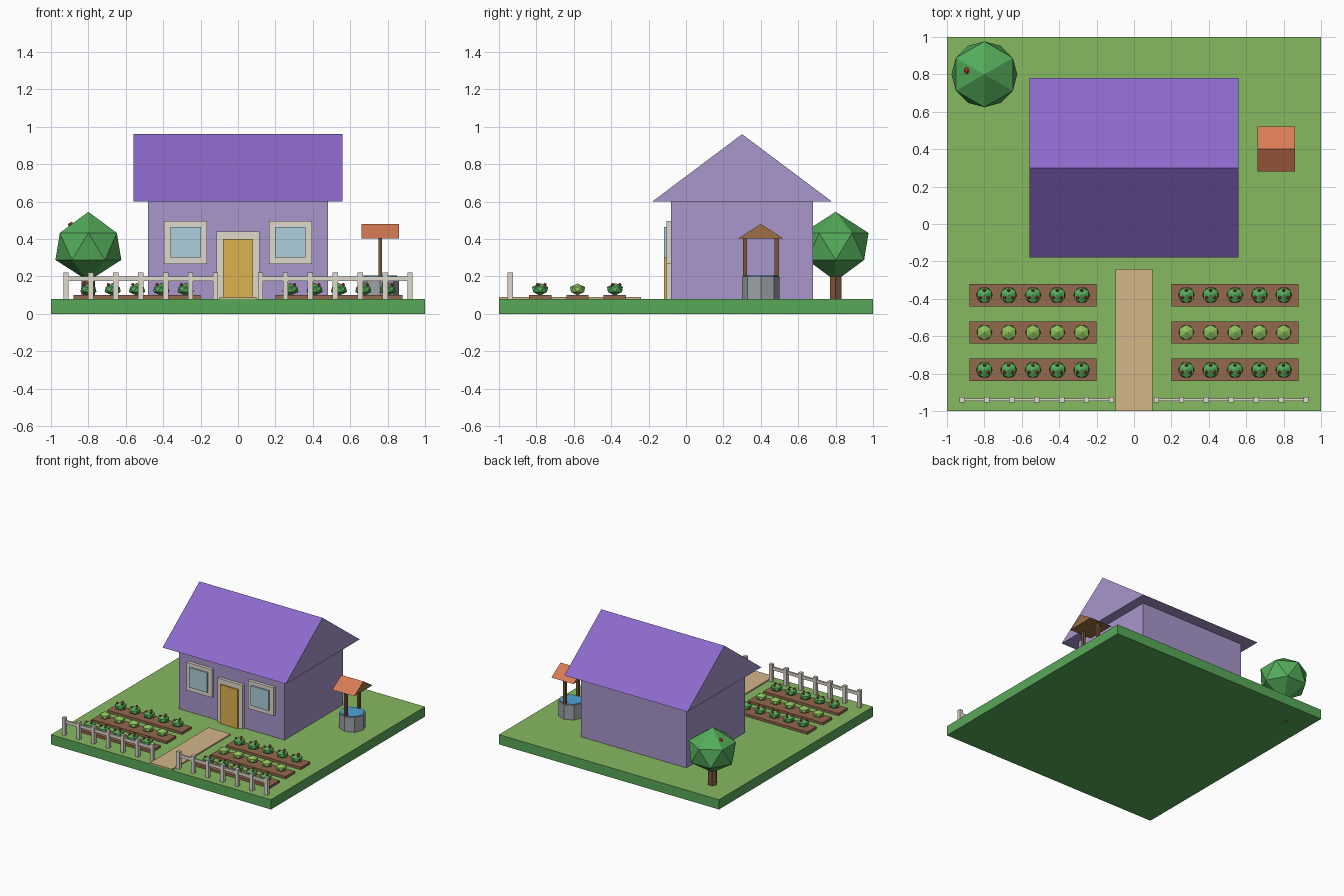
import bpy
from math import sin, cos, pi, radians

if "Cube" in bpy.data.objects:
    bpy.data.objects.remove(bpy.data.objects["Cube"])


def mat(name, r, g, b):
    lin = lambda c: ((c / 255 + 0.055) / 1.055) ** 2.4
    m = bpy.data.materials.new(name)
    m.diffuse_color = (lin(r), lin(g), lin(b), 1)
    m.use_nodes = True
    m.node_tree.nodes["Principled BSDF"].inputs["Base Color"].default_value = m.diffuse_color
    return m


GRASS = mat("grass", 134, 184, 96)
TURF = mat("turf_side", 88, 168, 88)
WALL = mat("wall", 168, 150, 204)
ROOF = mat("roof", 140, 106, 204)
TRIM = mat("trim", 224, 218, 206)
DOOR = mat("door", 220, 178, 78)
GLASS = mat("glass", 172, 208, 220)
SOIL = mat("soil", 146, 104, 76)
PATH = mat("path", 212, 182, 136)
LEAF = mat("leaf", 84, 172, 90)
CABBAGE = mat("cabbage", 140, 192, 90)
RED = mat("red_fruit", 214, 66, 56)
STONE = mat("stone", 156, 162, 168)
WATER = mat("water", 78, 164, 218)
WOOD = mat("wood", 122, 86, 58)
TILE = mat("well_tile", 216, 124, 84)
BEAM = mat("well_gable", 156, 112, 70)


def mesh(name, verts, faces, *mats, second=()):
    """Flat-shaded mesh; faces listed in `second` take the second material."""
    me = bpy.data.meshes.new(name)
    me.from_pydata(verts, [], faces)
    for m in mats:
        me.materials.append(m)
    for i in second:
        me.polygons[i].material_index = 1
    ob = bpy.data.objects.new(name, me)
    bpy.context.collection.objects.link(ob)
    return ob


def box(name, x0, x1, y0, y1, z0, z1, *mats, second=()):
    v = [(x, y, z) for z in (z0, z1) for x, y in ((x0, y0), (x1, y0), (x1, y1), (x0, y1))]
    f = [(3, 2, 1, 0), (4, 5, 6, 7)] + [(i, (i + 1) % 4, (i + 1) % 4 + 4, i + 4) for i in range(4)]
    return mesh(name, v, f, *mats, second=second)


def gable(name, x0, x1, y0, y1, z0, z1, body, slopes):
    ym = (y0 + y1) / 2
    v = [(x, y, z) for x in (x0, x1) for y, z in ((y0, z0), (y1, z0), (ym, z1))]
    f = [(0, 2, 1), (3, 4, 5), (0, 1, 4, 3), (0, 3, 5, 2), (1, 2, 5, 4)]
    return mesh(name, v, f, body, slopes, second=(3, 4))


def prism(name, x, y, r, z0, z1, n, m):
    v = [(x + r * cos(2 * pi * i / n), y + r * sin(2 * pi * i / n), z) for z in (z0, z1) for i in range(n)]
    f = [tuple(range(n - 1, -1, -1)), tuple(range(n, 2 * n))]
    f += [(i, (i + 1) % n, (i + 1) % n + n, i + n) for i in range(n)]
    return mesh(name, v, f, m)


def blob(name, x, y, z, r, h, m, n=6):
    """Faceted ball: two staggered rings between two poles."""
    v = [(x, y, z - h), (x, y, z + h)]
    for lift, turn in ((-0.39, 0), (0.39, pi / n)):
        v += [(x + r * cos(2 * pi * i / n + turn), y + r * sin(2 * pi * i / n + turn), z + lift * h)
              for i in range(n)]
    f = []
    for i in range(n):
        j = (i + 1) % n
        a, b, c, d = 2 + i, 2 + j, 2 + n + i, 2 + n + j
        f += [(0, b, a), (a, b, c), (b, d, c), (1, c, d)]
    return mesh(name, v, f, m)


# ground and path
box("ground", -1, 1, -1, 1, 0, 0.08, TURF, GRASS, second=(1,))
box("path", -0.1, 0.1, -1, -0.24, 0.08, 0.09, PATH)

# house
box("house_walls", -0.48, 0.48, -0.08, 0.68, 0.08, 0.6, WALL)
gable("house_roof", -0.56, 0.56, -0.18, 0.78, 0.6, 0.96, WALL, ROOF)
box("door_frame", -0.115, 0.115, -0.105, -0.08, 0.08, 0.44, TRIM)
box("door", -0.08, 0.08, -0.118, -0.08, 0.08, 0.4, DOOR)

for s, side in ((-1, "left"), (1, "right")):
    # windows
    cx = 0.28 * s
    box(f"window_frame_{side}", cx - 0.115, cx + 0.115, -0.105, -0.08, 0.265, 0.495, TRIM)
    box(f"window_pane_{side}", cx - 0.082, cx + 0.082, -0.118, -0.08, 0.302, 0.465, GLASS)

    # vegetable beds
    for row, y in enumerate((-0.38, -0.58, -0.78)):
        cx = 0.54 * s
        box(f"bed_{side}_{row}", cx - 0.34, cx + 0.34, y - 0.06, y + 0.06, 0.08, 0.1, SOIL)
        for k in range(5):
            x = cx + 0.13 * (k - 2)
            if row == 1:
                blob(f"cabbage_{side}_{k}", x, y, 0.13, 0.041, 0.032, CABBAGE)
                continue
            blob(f"bush_{side}_{row}_{k}", x, y, 0.13, 0.043, 0.034, LEAF)
            for t in range(3):
                a = radians(90 + 120 * t)
                blob(f"tomato_{side}_{row}_{k}_{t}", x + 0.026 * cos(a), y + 0.026 * sin(a),
                     0.156, 0.009, 0.01, RED, 5)

    # fence
    for k in range(7):
        x = s * (0.12 + 0.8 * k / 6)
        box(f"fence_post_{side}_{k}", x - 0.014, x + 0.014, -0.954, -0.926, 0.08, 0.222, TRIM)
    a, b = sorted((0.12 * s, 0.92 * s))
    box(f"fence_rail_{side}", a, b, -0.947, -0.933, 0.175, 0.2, TRIM)

# well
prism("well_base", 0.76, 0.4, 0.1, 0.08, 0.2, 8, STONE)
prism("well_water", 0.76, 0.4, 0.09, 0.19, 0.204, 8, WATER)
for s in (-1, 1):
    y = 0.4 + 0.085 * s
    box("well_post", 0.75, 0.77, y - 0.011, y + 0.011, 0.19, 0.41, WOOD)
gable("well_roof", 0.66, 0.86, 0.28, 0.52, 0.403, 0.48, BEAM, TILE)

# tree
prism("tree_trunk", -0.8, 0.8, 0.036, 0, 0.24, 6, WOOD)
blob("tree_canopy", -0.8, 0.8, 0.36, 0.176, 0.185, LEAF)
blob("tree_apple", -0.89, 0.82, 0.472, 0.019, 0.02, RED, 5)
